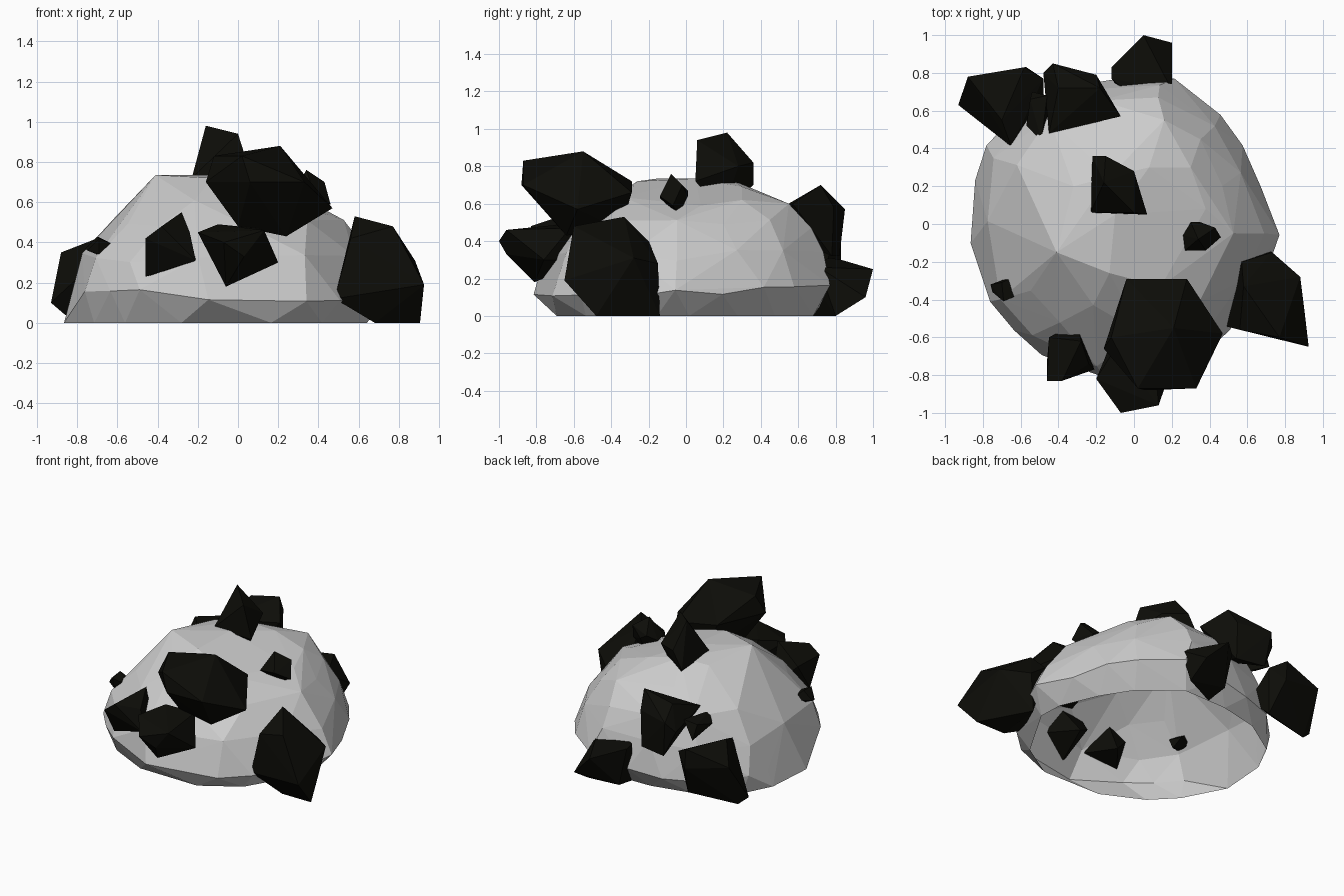
import bpy, bmesh, random
from mathutils import Vector

random.seed(4)

dark = bpy.data.materials.new("dark_stone")
dark.diffuse_color = (0.004, 0.004, 0.0025, 1)


def hull(name, points, material=None, open_base=False):
    """Flat-faced convex boulder around the given corner points."""
    bm = bmesh.new()
    for p in points:
        bm.verts.new(p)
    bmesh.ops.convex_hull(bm, input=bm.verts[:])
    bmesh.ops.delete(bm, geom=[v for v in bm.verts if not v.link_faces], context='VERTS')
    bmesh.ops.recalc_face_normals(bm, faces=bm.faces[:])
    if open_base:
        base = [f for f in bm.faces if all(v.co.z < 0.001 for v in f.verts)]
        bmesh.ops.delete(bm, geom=base, context='FACES')
    # drop loose edges left inside the hull
    bmesh.ops.delete(bm, geom=[e for e in bm.edges if not e.link_faces], context='EDGES')
    me = bpy.data.meshes.new(name)
    bm.to_mesh(me)
    bm.free()
    if material:
        me.materials.append(material)
    ob = bpy.data.objects.new(name, me)
    bpy.context.collection.objects.link(ob)
    return ob


# Large grey dome: one plan outline, refitted to the extents at each height
outline = [(-.87, -.08), (-.85, .25), (-.82, .42), (-.6, .64), (-.35, .73), (-.1, .77), (.2, .77),
           (.45, .58), (.57, .42), (.67, .2), (.77, -.05), (.73, -.16), (.5, -.55),
           (.33, -.7), (-.17, -.8), (-.52, -.68), (-.67, -.55), (-.8, -.4)]
unit = [Vector(((x + .05) / .82, (y + .015) / .785)) for x, y in outline]
# z, xmin, xmax, ymin, ymax, corner count, corner shift
levels = [(0, -.865, .67, -.765, .68, 15, 0),
          (.15, -.83, .77, -.815, .77, 18, 0),
          (.34, -.78, .69, -.77, .735, 13, .3),
          (.50, -.645, .54, -.62, .67, 12, 0),
          (.64, -.51, .30, -.45, .46, 9, .3)]
# summit and right shoulder
pts = [(-.41, -.15, .735), (-.13, -.26, .72), (-.1, .05, .735), (-.13, .25, .725),
       (-.32, .2, .70), (.16, .55, .60), (.30, .30, .62), (.08, .3, .69), (.38, .08, .59)]
for z, x0, x1, y0, y1, n, shift in levels:
    for i in range(n):
        t = i / n * len(unit) + shift
        a, b = unit[int(t) % len(unit)], unit[(int(t) + 1) % len(unit)]
        u = a.lerp(b, t % 1)
        dz = random.uniform(-.05, .02) if z else 0
        # the foot is undercut at the front left
        inset = .06 if z == 0 and u.x < 0 and u.y < -.25 else 0
        pts.append(((x0 + x1) / 2 + u.x * (x1 - x0) / 2 + inset,
                    (y0 + y1) / 2 + u.y * (y1 - y0) / 2 + inset * .6, z + dz))
hull("rock_dome", pts, open_base=True)

# Dark stones embedded in the front
hull("large_front_stone", [
    (-.04, -.29, .72), (.28, -.29, .66), (.21, -.55, .88), (.02, -.87, .83), (-.12, -.6, .83),
    (.33, -.87, .70), (.47, -.58, .57), (.24, -.64, .43), (0, -.65, .48), (-.16, -.66, .70),
    (.06, -.88, .70), (.1, -.35, .46)], dark)
hull("lower_front_stone", [
    (-.20, -.82, .45), (-.07, -1, .40), (.13, -.96, .46), (.20, -.76, .30), (-.06, -.81, .18),
    (-.10, -.66, .49), (.10, -.62, .47), (0, -.53, .30), (.03, -.96, .33), (-.1, -.58, .36)], dark)
hull("front_left_stone", [
    (-.46, -.83, .42), (-.38, -.83, .48), (-.21, -.77, .31), (-.28, -.62, .55),
    (-.46, -.72, .23), (-.45, -.6, .42), (-.3, -.52, .27), (-.24, -.74, .45)], dark)
hull("left_pebble", [
    (-.76, -.32, .37), (-.70, -.31, .43), (-.69, -.41, .42), (-.75, -.36, .36),
    (-.69, -.39, .34), (-.60, -.33, .30), (-.62, -.27, .36), (-.60, -.37, .38)], dark)

# Dark stones on the right and top
hull("right_stone", [
    (.58, -.33, .53), (.77, -.60, .48), (.88, -.28, .31), (.925, -.65, .19), (.905, -.48, 0),
    (.73, -.15, .28), (.72, -.14, 0), (.68, -.48, 0), (.48, -.54, .12), (.57, -.20, .40),
    (.56, -.56, .42)], dark)
hull("right_pebble", [
    (.34, -.08, .76), (.43, -.02, .70), (.46, -.07, .59), (.38, -.14, .64), (.27, -.14, .63),
    (.26, -.06, .62), (.30, .01, .67), (.35, .01, .64), (.35, -.04, .54)], dark)
hull("top_stone", [
    (-.16, .22, .98), (0, .06, .94), (.07, .05, .72), (-.23, .06, .72), (-.22, .36, .70),
    (0, .28, .80), (-.15, .36, .82), (-.08, .2, .56)], dark)

# Dark stones at the back
hull("back_left_stone", [
    (-.93, .63, .10), (-.88, .78, .35), (-.58, .83, .42), (-.57, .83, .28), (-.48, .77, .36),
    (-.48, .57, .2), (-.65, .41, .36), (-.86, .65, .04), (-.52, .72, .06), (-.7, .55, .42)], dark)
hull("back_left_pebble", [
    (-.49, .44, .52), (-.57, .52, .48), (-.54, .70, .42), (-.46, .68, .54), (-.55, .66, .52),
    (-.44, .52, .42)], dark)
hull("back_stone", [
    (-.43, .85, .57), (-.20, .79, .58), (-.18, .72, .70), (-.40, .72, .65), (-.07, .57, .60),
    (-.45, .48, .56), (-.48, .80, .50), (-.40, .82, .32), (-.20, .78, .32), (-.25, .55, .42)], dark)
hull("back_base_stone", [
    (.05, 1, .25), (.20, .96, .10), (.20, .80, 0), (.20, .71, .26), (-.12, .77, .31),
    (-.12, .83, .30), (-.05, .68, 0), (.05, .62, .27), (-.06, .83, .03)], dark)
